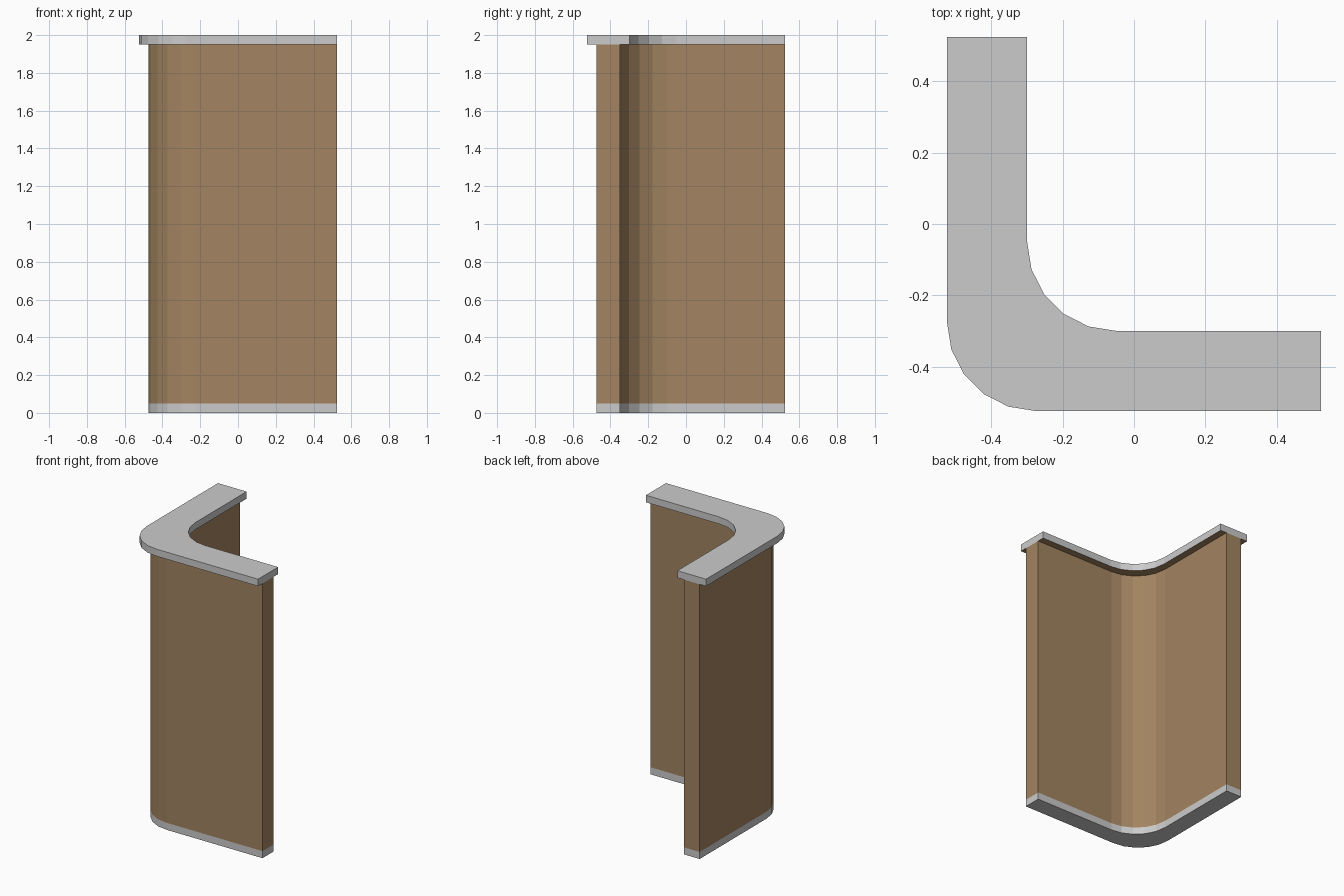
import bpy, bmesh
from math import sin, cos, radians

if "Cube" in bpy.data.objects:
    bpy.data.objects.remove(bpy.data.objects["Cube"])

END, R, STEPS = 0.525, 0.25, 5


def corner(side):
    # Quarter arc rounding the bend, from the left leg to the front leg
    c = side + R
    return [(c - R * cos(radians(90 * i / STEPS)),
             c - R * sin(radians(90 * i / STEPS))) for i in range(STEPS + 1)]


def l_prism(name, outer, inner, z0, z1, mats=()):
    # Extrude an L-shaped plan with rounded outer and inner bends
    plan = ([(outer, END)] + corner(outer) + [(END, outer), (END, inner)]
            + corner(inner)[::-1] + [(inner, END)])
    bm = bmesh.new()
    face = bm.faces.new([bm.verts.new((x, y, z0)) for x, y in plan])
    ext = bmesh.ops.extrude_face_region(bm, geom=[face], use_keep_orig=True)
    verts = [g for g in ext["geom"] if isinstance(g, bmesh.types.BMVert)]
    bmesh.ops.translate(bm, verts=verts, vec=(0, 0, z1 - z0))
    bmesh.ops.recalc_face_normals(bm, faces=bm.faces)
    bm.normal_update()
    if len(mats) > 1:  # second material goes on the underside
        for f in bm.faces:
            f.material_index = 1 if f.normal.z < -0.5 else 0
    mesh = bpy.data.meshes.new(name)
    for m in mats:
        mesh.materials.append(m)
    bm.to_mesh(mesh)
    bm.free()
    ob = bpy.data.objects.new(name, mesh)
    bpy.context.collection.objects.link(ob)
    return ob


def material(name, rgb):
    m = bpy.data.materials.new(name)
    m.diffuse_color = (*rgb, 1)
    return m


brown = material("brown_panel", (0.366, 0.231, 0.119))
grey = material("grey_trim", (0.6, 0.6, 0.6))
grey.diffuse_color = (0.8, 0.8, 0.8, 1)

# Base strip, wall panel and overhanging top cap with brown underside
l_prism("base_trim", -0.475, -0.35, 0.0, 0.05)
l_prism("wall_panel", -0.475, -0.35, 0.05, 1.95, [brown])
cap = l_prism("top_cap", -0.525, -0.30, 1.95, 2.0, [grey, brown])

for m in bpy.data.materials:
    if m.users and not m.is_grease_pencil:
        m.use_nodes = True
        m.node_tree.nodes["Principled BSDF"].inputs["Base Color"].default_value = m.diffuse_color
